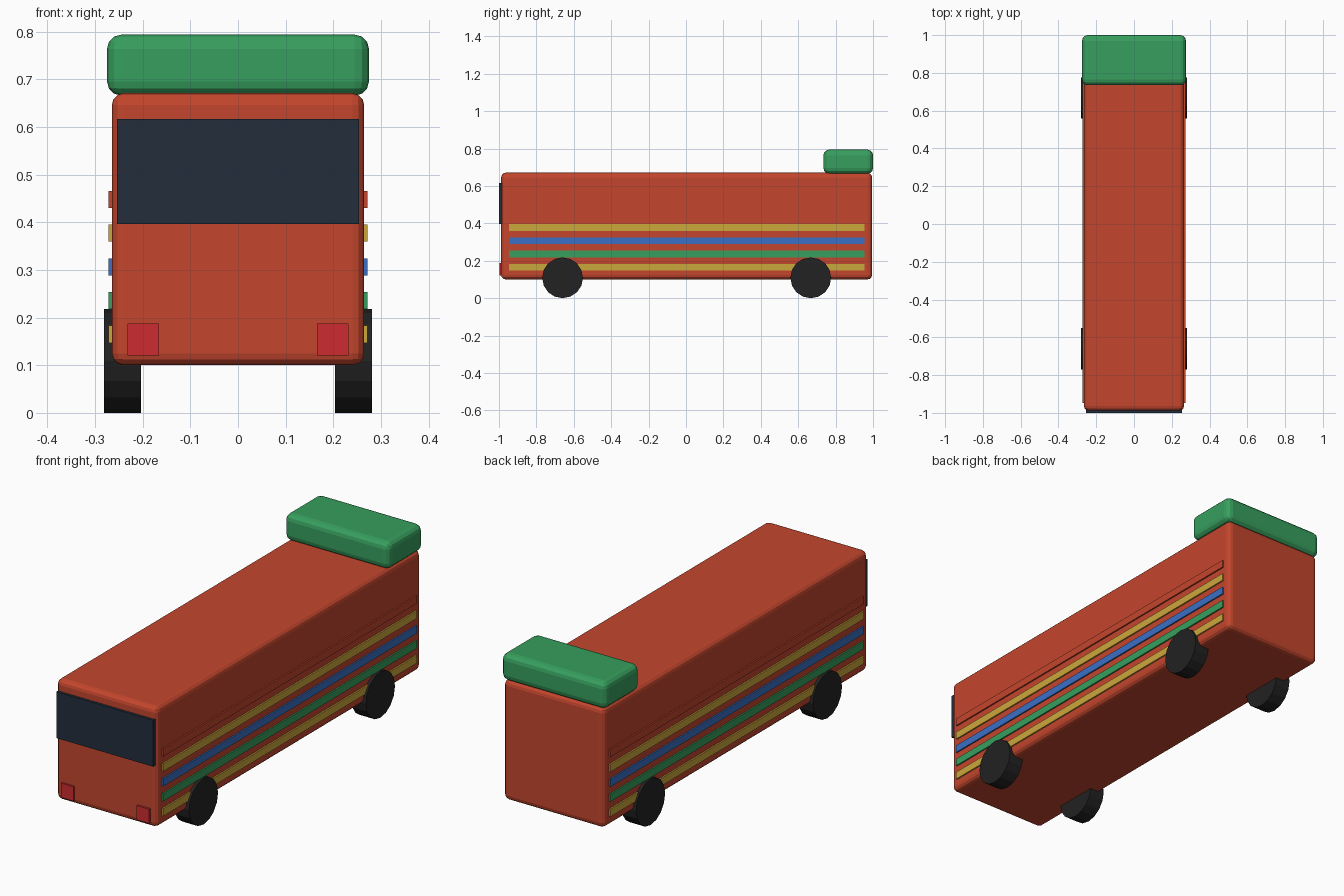
import bpy, bmesh, math
from mathutils import Matrix

if "Cube" in bpy.data.objects:
    bpy.data.objects.remove(bpy.data.objects["Cube"])


def material(name, hex_code):
    """Flat colour from an sRGB hex code."""
    def lin(c):
        return c / 12.92 if c <= 0.04045 else ((c + 0.055) / 1.055) ** 2.4
    m = bpy.data.materials.new(name)
    m.diffuse_color = [lin(int(hex_code[i:i + 2], 16) / 255) for i in (0, 2, 4)] + [1]
    m.use_nodes = True
    m.node_tree.nodes["Principled BSDF"].inputs["Base Color"].default_value = m.diffuse_color
    return m


RED = material("body_orange_red", "C4462D")
GREEN = material("green", "379F5E")
YELLOW = material("yellow", "CBA83B")
BLUE = material("blue", "3B70C6")
GLASS = material("dark_glass", "222D3B")
LAMP = material("lamp_red", "CC2B30")
TYRE = material("tyre_black", "222222")


def add_object(name, bm, mat):
    me = bpy.data.meshes.new(name)
    bm.to_mesh(me)
    bm.free()
    me.materials.append(mat)
    ob = bpy.data.objects.new(name, me)
    bpy.context.collection.objects.link(ob)
    return ob


def box(name, x, y, z, mat, bevel=0, segments=3):
    """Box from (min, max) ranges, with optional rounded edges."""
    bm = bmesh.new()
    bmesh.ops.create_cube(bm, size=1)
    for v in bm.verts:
        v.co = [r[0] if c < 0 else r[1] for c, r in zip(v.co, (x, y, z))]
    ob = add_object(name, bm, mat)
    if bevel:
        mod = ob.modifiers.new("rounded_edges", 'BEVEL')
        mod.width, mod.segments = bevel, segments
    return ob


def wheel(name, x0, x1, y, radius, mat):
    """Cylinder lying along x and resting on the ground."""
    bm = bmesh.new()
    place = Matrix.Translation(((x0 + x1) / 2, y, radius)) @ Matrix.Rotation(math.pi / 2, 4, 'Y')
    bmesh.ops.create_cone(bm, cap_ends=True, segments=16, radius1=radius,
                          radius2=radius, depth=abs(x1 - x0), matrix=place)
    return add_object(name, bm, mat)


# Main body and roof unit
box("body", (-0.265, 0.265), (-0.988, 0.995), (0.10, 0.671), RED, 0.025)
box("roof_unit", (-0.275, 0.275), (0.735, 1.0), (0.666, 0.794), GREEN, 0.03)

# Windscreen and front lamps
box("windscreen", (-0.254, 0.254), (-1.0, -0.982), (0.397, 0.617), GLASS)
for side, x in (("left", -0.199), ("right", 0.199)):
    box(side + "_lamp", (x - 0.033, x + 0.033), (-0.997, -0.98), (0.12, 0.188), LAMP)

# Side stripes and wheels, mirrored on both sides
for side, s in (("left", -1), ("right", 1)):
    for i, mat in enumerate((YELLOW, GREEN, BLUE, YELLOW, RED)):
        z = 0.165 + 0.0708 * i
        box(f"{side}_stripe_{i + 1}", sorted((s * 0.263, s * 0.272)),
            (-0.947, 0.955), (z - 0.018, z + 0.018), mat)
    for end, y in (("front", -0.66), ("rear", 0.667)):
        wheel(f"{end}_{side}_wheel", s * 0.204, s * 0.281, y, 0.109, TYRE)
